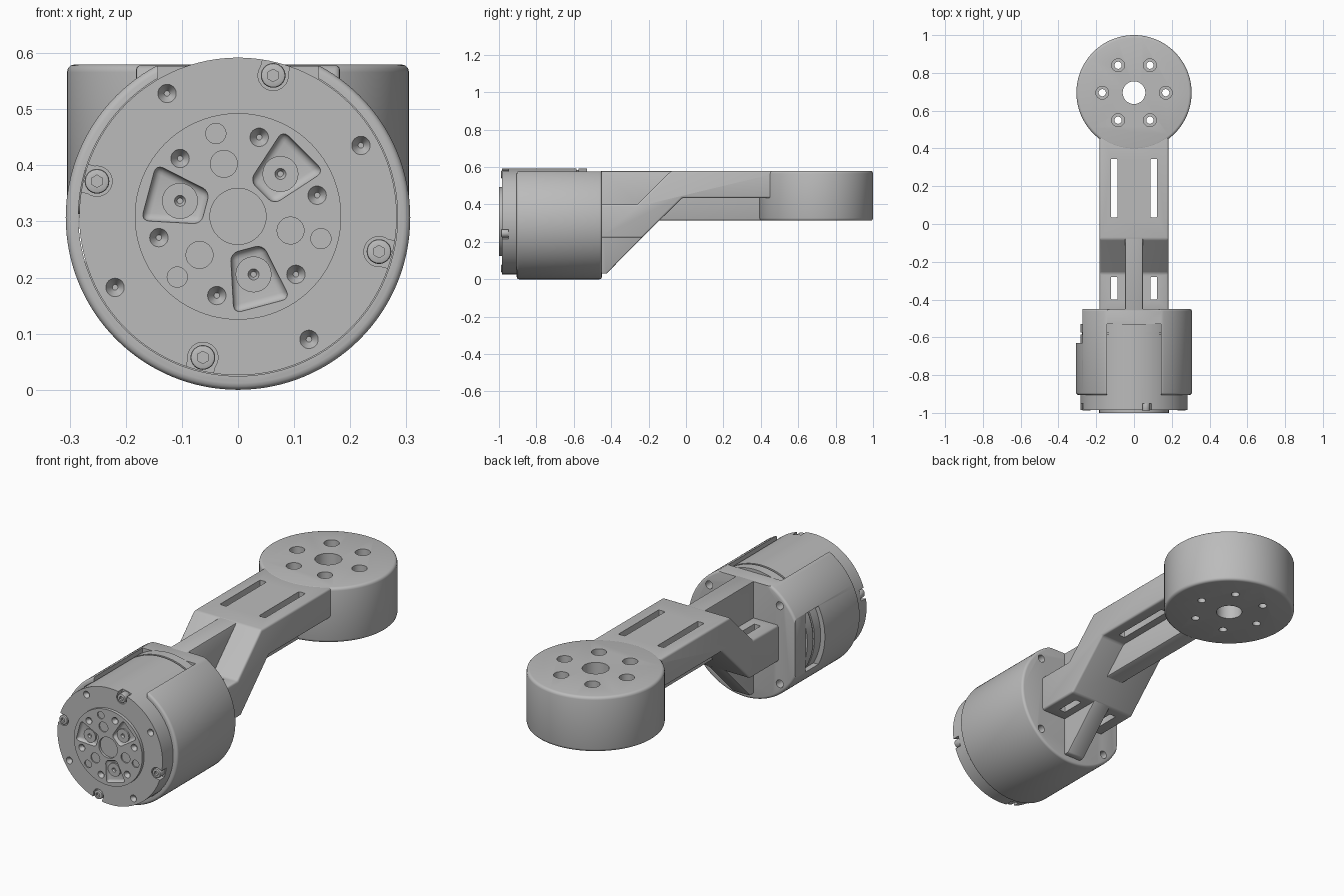
import bpy, bmesh, math
from mathutils import Matrix

if "Cube" in bpy.data.objects:
    bpy.data.objects.remove(bpy.data.objects["Cube"], do_unlink=True)

grey = bpy.data.materials.new("Satin grey")
grey.use_nodes = True
COLOUR = (0.5, 0.5, 0.5, 1)
grey.diffuse_color = COLOUR
grey.node_tree.nodes["Principled BSDF"].inputs["Base Color"].default_value = COLOUR

MOTOR_Z = 0.309
HOUSING_Z = 0.307
DISC_Y = 0.695
parts = []


def rod(name, r, at, depth, axis="Y", sides=32, tip=None):
    """Cylinder or cone; along Y the tip faces the front."""
    rot = (math.pi / 2, 0, 0) if axis == "Y" else (0, 0, 0)
    bpy.ops.mesh.primitive_cone_add(vertices=sides, radius1=r, radius2=r if tip is None else tip,
                                    depth=depth, location=at, rotation=rot)
    ob = bpy.context.object
    ob.name = name
    return ob


def prism(name, points, lo, hi, axis):
    """Extrude an outline: axis X takes (y, z), Y takes (x, z), Z takes (x, y)."""
    place = {"X": lambda p, t: (t, p[0], p[1]),
             "Y": lambda p, t: (p[0], t, p[1]),
             "Z": lambda p, t: (p[0], p[1], t)}[axis]
    bm = bmesh.new()
    face = bm.faces.new([bm.verts.new(place(p, lo)) for p in points])
    out = bmesh.ops.extrude_face_region(bm, geom=[face])["geom"]
    shift = place((0, 0), hi - lo)
    bmesh.ops.translate(bm, verts=[v for v in out if isinstance(v, bmesh.types.BMVert)], vec=shift)
    bmesh.ops.recalc_face_normals(bm, faces=bm.faces)
    me = bpy.data.meshes.new(name)
    bm.to_mesh(me)
    bm.free()
    ob = bpy.data.objects.new(name, me)
    bpy.context.collection.objects.link(ob)
    return ob


def box(x0, x1, y0, y1, z0, z1):
    return prism("cutter", [(x0, y0), (x1, y0), (x1, y1), (x0, y1)], z0, z1, "Z")


def apply(ob, mod):
    bpy.ops.object.select_all(action="DESELECT")
    bpy.context.view_layer.objects.active = ob
    ob.select_set(True)
    bpy.ops.object.modifier_apply(modifier=mod.name)


def bevel(ob, width, segments=3):
    mod = ob.modifiers.new("round", "BEVEL")
    mod.width = width
    mod.segments = segments
    mod.limit_method = "ANGLE"
    apply(ob, mod)
    return ob


def cut(ob, cutters):
    for c in cutters:
        mod = ob.modifiers.new("cut", "BOOLEAN")
        mod.operation = "DIFFERENCE"
        mod.solver = "EXACT"
        mod.object = c
        apply(ob, mod)
        bpy.data.objects.remove(c, do_unlink=True)
    return ob


def finish(ob):
    ob.data.materials.clear()
    ob.data.materials.append(grey)
    bpy.ops.object.select_all(action="DESELECT")
    bpy.context.view_layer.objects.active = ob
    ob.select_set(True)
    bpy.ops.object.shade_smooth_by_angle(angle=math.radians(32))


def polar(r, deg, y):
    a = math.radians(deg)
    return (r * math.cos(a), y, MOTOR_Z + r * math.sin(a))


def slot(x, y0, y1, z0, z1, w=0.0175):
    pts = [(x + w * sx, y) for sx, y in ((-1, y0), (1, y0), (1, y1), (-1, y1))]
    return bevel(prism("cutter", pts, z0, z1, "Z"), 0.006, 2)


# Housing: round shell with flats and windows on the top and right side
housing = bevel(rod("housing", 0.307, (0, -0.6775, HOUSING_Z), 0.455, sides=128), 0.012)
cut(housing, [
    rod("cutter", 0.2845, (0, -0.78, MOTOR_Z), 0.5, sides=128),
    box(-0.4, 0.4, -1.1, -0.3, 0.577, 0.8),
    box(-0.143, 0.143, -1.1, -0.53, 0.45, 0.8),
    box(-0.5, -0.272, -0.63, -0.3, -0.1, 0.8),
    box(-0.5, -0.2, -0.63, -0.53, HOUSING_Z - 0.142, HOUSING_Z + 0.142),
] + [rod("cutter", 0.019, (sx * 0.19, -0.45, HOUSING_Z + sz * 0.19), 0.1)
     for sx in (-1, 1) for sz in (-1, 1)])
parts.append(housing)

# Motor body with a shallow groove near its back, and the front flange
motor = rod("motor_body", 0.283, (0, -0.7575, MOTOR_Z), 0.455, sides=128)
groove = rod("cutter", 0.32, (0, -0.58, MOTOR_Z), 0.01, sides=128)
cut(groove, [rod("cutter", 0.276, (0, -0.58, MOTOR_Z), 0.1, sides=128)])
cut(motor, [groove])
cut(motor, [rod("cutter", 0.18, (0, -0.985, MOTOR_Z), 0.03, sides=64)])
for k in range(4):
    hole = rod("cutter", 0.005, polar(0.253, 30 + 90 * k, -0.976), 0.02, tip=0.017)
    pocket = rod("cutter", 0.027, polar(0.259, 76 + 90 * k, -0.98), 0.06)
    notch = box(0.259, 0.34, -1.02, -0.95, -0.025, 0.025)
    notch.matrix_world = (Matrix.Translation((0, 0, MOTOR_Z))
                          @ Matrix.Rotation(-math.radians(76 + 90 * k), 4, "Y"))
    cut(motor, [hole, pocket, notch])
    screw = bevel(rod("flange_screw", 0.022, polar(0.259, 76 + 90 * k, -0.968), 0.04), 0.004, 2)
    cut(screw, [rod("cutter", 0.011, polar(0.259, 76 + 90 * k, -0.988), 0.02, sides=6)])
    parts.append(screw)
parts.append(motor)

# Output rotor with its bore, bolt holes and three pads
rotor = rod("output_rotor", 0.184, (0, -0.985, MOTOR_Z), 0.03, sides=96)
cut(rotor, [rod("cutter", 0.05, (0, -1, MOTOR_Z), 0.024, sides=48)])
for k in range(6):
    cut(rotor, [rod("cutter", 0.005, polar(0.146, 15 + 60 * k, -0.991), 0.02, tip=0.017)])
for k in range(3):
    a = 105 + 120 * k
    cut(rotor, [rod("cutter", 0.018, polar(0.153, a, -1), 0.012),
                rod("cutter", 0.024, polar(0.097, a, -1), 0.012)])
    b = 45 + 120 * k
    outline = [(0.06, -0.03), (0.165, -0.052), (0.165, 0.052), (0.06, 0.03)]
    pad = prism("cutter", outline, -1.02, -0.986, "Y")
    mod = pad.modifiers.new("round", "BEVEL")
    mod.width, mod.segments, mod.limit_method = 0.014, 4, "ANGLE"
    apply(pad, mod)
    pad.matrix_world = (Matrix.Translation((0, 0, MOTOR_Z))
                        @ Matrix.Rotation(-math.radians(b), 4, "Y"))
    cut(rotor, [pad])
    boss = rod("pad_boss", 0.032, polar(0.107, b, -0.986), 0.016)
    cut(boss, [rod("cutter", 0.004, polar(0.107, b, -0.99), 0.012, tip=0.011)])
    parts.append(boss)
parts.append(rotor)

# Arm: cranked slotted flange and the central web that stiffens it
flange = prism("arm_flange", [(-0.46, 0.4), (-0.26, 0.4), (-0.08, 0.579), (0.5, 0.579),
                              (0.5, 0.435), (-0.02, 0.435), (-0.235, 0.222), (-0.46, 0.222)],
               -0.182, 0.182, "X")
bevel(flange, 0.01)
for s in (-1, 1):
    cut(flange, [slot(s * 0.105, 0.035, 0.345, 0.3, 0.7),
                 slot(s * 0.105, -0.4, -0.28, 0.1, 0.5)])
web = prism("arm_web", [(-0.46, 0.578), (0.48, 0.578), (0.48, 0.315), (-0.145, 0.315),
                        (-0.425, 0.03), (-0.46, 0.03)], -0.048, 0.048, "X")
bevel(web, 0.006, 2)
parts += [flange, web]

# End disc with a centre hole and six counterbored bolt holes
disc = bevel(rod("end_disc", 0.305, (0, DISC_Y, 0.4465), 0.267, "Z", 128), 0.014)
cut(disc, [rod("cutter", 0.06, (0, DISC_Y, 0.45), 0.5, "Z", 48)])
for k in range(6):
    a = math.radians(60 * k)
    x, y = 0.168 * math.cos(a), DISC_Y + 0.168 * math.sin(a)
    cut(disc, [rod("cutter", 0.034, (x, y, 0.5), 0.24, "Z"),
               rod("cutter", 0.019, (x, y, 0.4), 0.5, "Z")])
parts.append(disc)

for part in parts:
    finish(part)
